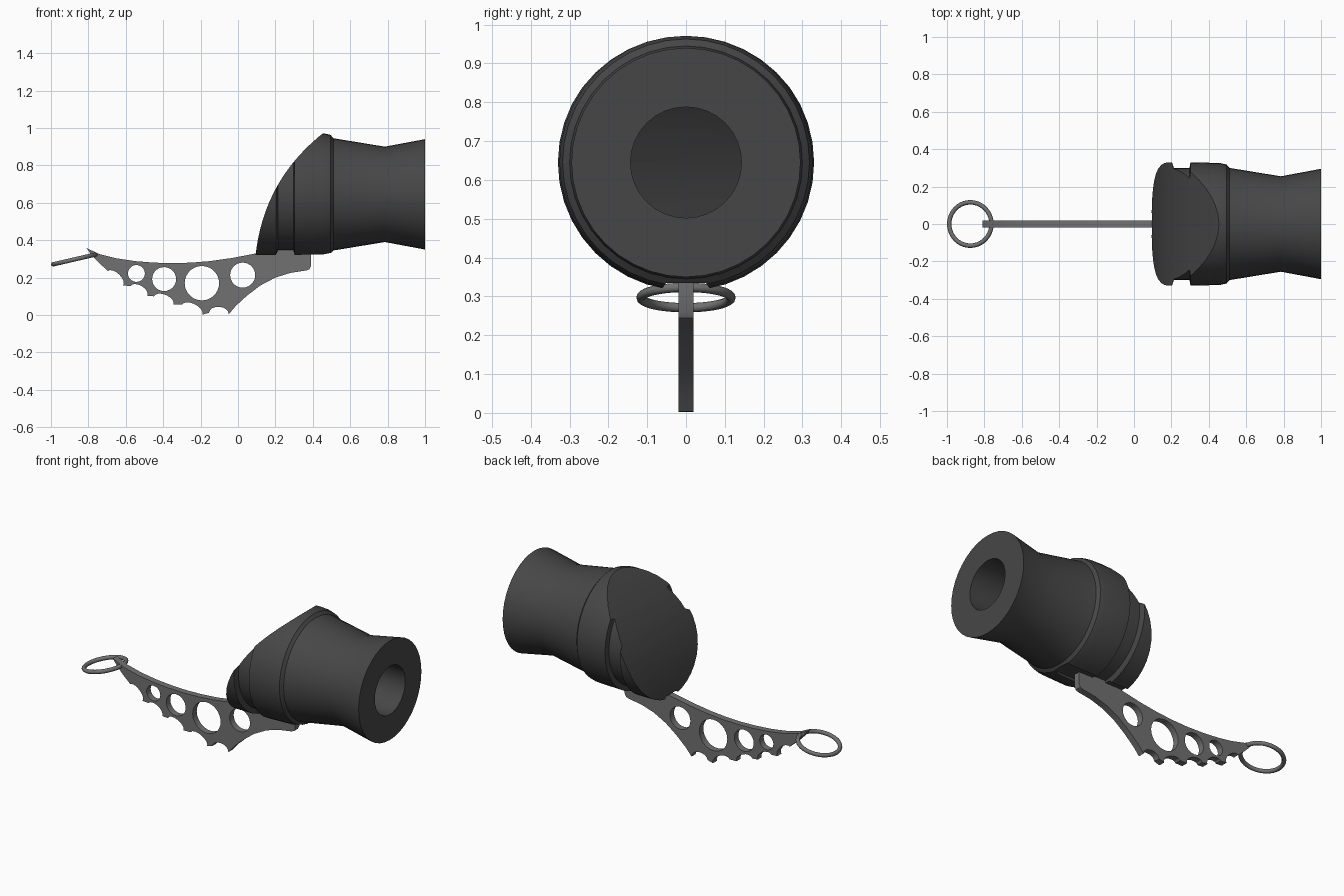
import bpy, bmesh, math
from mathutils import Vector

if "Cube" in bpy.data.objects:
    bpy.data.objects.remove(bpy.data.objects["Cube"])

AXIS_Z = 0.645   # height of the housing centre line


def material(name, v):
    m = bpy.data.materials.new(name)
    m.diffuse_color = (v, v, v, 1)
    m.use_nodes = True
    m.node_tree.nodes["Principled BSDF"].inputs["Base Color"].default_value = m.diffuse_color
    return m


dark = material("dark_grey", 0.062)
mid = material("mid_grey", 0.165)


def activate(ob):
    bpy.ops.object.select_all(action='DESELECT')
    ob.select_set(True)
    bpy.context.view_layer.objects.active = ob


def add_object(name, bm, mat=None):
    bmesh.ops.recalc_face_normals(bm, faces=bm.faces)
    me = bpy.data.meshes.new(name)
    bm.to_mesh(me)
    bm.free()
    ob = bpy.data.objects.new(name, me)
    bpy.context.collection.objects.link(ob)
    if mat:
        me.materials.append(mat)
    return ob


def lathe(name, profile, sides, mat=None):
    """Closed solid of revolution about the x axis; profile is (x, radius)."""
    bm = bmesh.new()
    rings = []
    for x, r in profile:
        rings.append([bm.verts.new((x, r * math.sin(2 * math.pi * i / sides),
                                    AXIS_Z + r * math.cos(2 * math.pi * i / sides)))
                      for i in range(sides)])
    for a, b in zip(rings, rings[1:]):
        for i in range(sides):
            j = (i + 1) % sides
            bm.faces.new((a[i], a[j], b[j], b[i]))
    bm.faces.new(rings[0])
    bm.faces.new(rings[-1])
    return add_object(name, bm, mat)


def cut(ob, cutter):
    """Subtract the cutter for good and delete it."""
    mod = ob.modifiers.new("cut", 'BOOLEAN')
    mod.operation = 'DIFFERENCE'
    mod.solver = 'EXACT'
    mod.object = cutter
    activate(ob)
    bpy.ops.object.modifier_apply(modifier=mod.name)
    bpy.data.objects.remove(cutter)


def prism(name, pts, direction):
    bm = bmesh.new()
    f = bm.faces.new([bm.verts.new(p) for p in pts])
    ext = bmesh.ops.extrude_face_region(bm, geom=[f])
    # keep the start face so that the solid stays closed
    verts = [v for v in ext['geom'] if isinstance(v, bmesh.types.BMVert)]
    bmesh.ops.translate(bm, verts=verts, vec=direction)
    if not f.is_valid or len([g for g in bm.faces if len(g.verts) == len(pts)]) < 2:
        bmesh.ops.holes_fill(bm, edges=bm.edges)
    return add_object(name, bm)


def cap_cutter(dx):
    """Everything in front of the curved slanted face."""
    p0, c, p2 = Vector((0.092, 0.30)), Vector((0.132, 0.73)), Vector((0.478, 0.99))
    curve = []
    for i in range(17):
        t = i / 16
        curve.append(p0 * (1 - t) ** 2 + c * 2 * t * (1 - t) + p2 * t * t)
    pts = [(0.09, 0.1)] + [tuple(p) for p in curve] + [(0.478, 1.3), (-0.3, 1.3), (-0.3, 0.1)]
    return prism("cap_cutter", [(x + dx, -0.6, z) for x, z in pts], (0, 1.2, 0))


# Housing: turned body with a groove, collar and waisted tail
body = lathe("housing", [(0, 0.33), (0.203, 0.33), (0.213, 0.30), (0.297, 0.30),
                         (0.302, 0.33), (0.46, 0.326), (0.495, 0.318), (0.51, 0.30),
                         (0.785, 0.255), (1.0, 0.295)], 40, dark)
cut(body, cap_cutter(0))

# Bore, reaching the back of the slanted face
bore = lathe("bore_cutter", [(0, 0.143), (1.2, 0.143)], 32)
cut(bore, cap_cutter(0.012))
cut(body, bore)

# Mounting slot along the underside
slot = prism("slot_cutter", [(-0.1, -0.075, 0.30), (-0.1, -0.052, 0.334),
                             (-0.1, 0.052, 0.334), (-0.1, 0.075, 0.30)], (0.75, 0, 0))
cut(body, slot)
activate(body)
bpy.ops.object.shade_smooth_by_angle(angle=math.radians(25))


# Handle: flat plate with finger scallops and round holes
def scallop(a, b, sag, n=8):
    a, b = Vector(a), Vector(b)
    d = b - a
    nrm = Vector((d.y, -d.x)).normalized()
    return [tuple(a + d * (1 - math.cos(math.pi * i / n)) / 2
                  + nrm * sag * math.sin(math.pi * i / n)) for i in range(n + 1)]


outline = [(-0.81, 0.358), (-0.74, 0.325), (-0.65, 0.303), (-0.55, 0.288), (-0.45, 0.28),
           (-0.35, 0.277), (-0.25, 0.28), (-0.15, 0.288), (-0.03, 0.305), (0.1, 0.33),
           (0.11, 0.348), (0.39, 0.348), (0.39, 0.262), (0.382, 0.245), (0.365, 0.238),
           (0.28, 0.225), (0.2, 0.2), (0.12, 0.158), (0.05, 0.105), (-0.01, 0.05)]
for a, b, sag in [((-0.05, 0.004), (-0.155, 0.012), 0.036),
                  ((-0.19, 0.002), (-0.30, 0.055), 0.032),
                  ((-0.345, 0.055), (-0.45, 0.10), 0.032),
                  ((-0.485, 0.102), (-0.575, 0.155), 0.03),
                  ((-0.615, 0.158), (-0.695, 0.235), 0.028)]:
    outline += scallop(a, b, sag)
outline += [(-0.75, 0.285), (-0.79, 0.33)]


def circle(x, z, r, n=28):
    return [(x + r * math.cos(2 * math.pi * i / n), z + r * math.sin(2 * math.pi * i / n))
            for i in range(n)]


loops = [outline] + [circle(*h) for h in [(-0.543, 0.222, 0.045), (-0.395, 0.192, 0.064),
                                          (-0.193, 0.17, 0.092), (0.025, 0.213, 0.067)]]
cu = bpy.data.curves.new("handle", 'CURVE')
cu.dimensions = '2D'
cu.fill_mode = 'BOTH'
cu.extrude = 0.019
for pts in loops:
    sp = cu.splines.new('POLY')
    sp.points.add(len(pts) - 1)
    for p, (x, z) in zip(sp.points, pts):
        p.co = (x, z, 0, 1)
    sp.use_cyclic_u = True
cu.materials.append(mid)
handle = bpy.data.objects.new("handle", cu)
handle.rotation_euler.x = math.pi / 2
bpy.context.collection.objects.link(handle)
activate(handle)
bpy.ops.object.convert(target='MESH')
bpy.ops.object.shade_smooth_by_angle(angle=math.radians(30))

# Lanyard ring at the handle tip
bpy.ops.mesh.primitive_torus_add(major_segments=40, minor_segments=10,
                                 major_radius=0.116, minor_radius=0.012,
                                 location=(-0.875, 0, 0.297),
                                 rotation=(0, math.radians(-13), 0))
ring = bpy.context.object
ring.name = "lanyard_ring"
ring.data.materials.append(mid)
bpy.ops.object.shade_smooth_by_angle(angle=math.radians(50))
